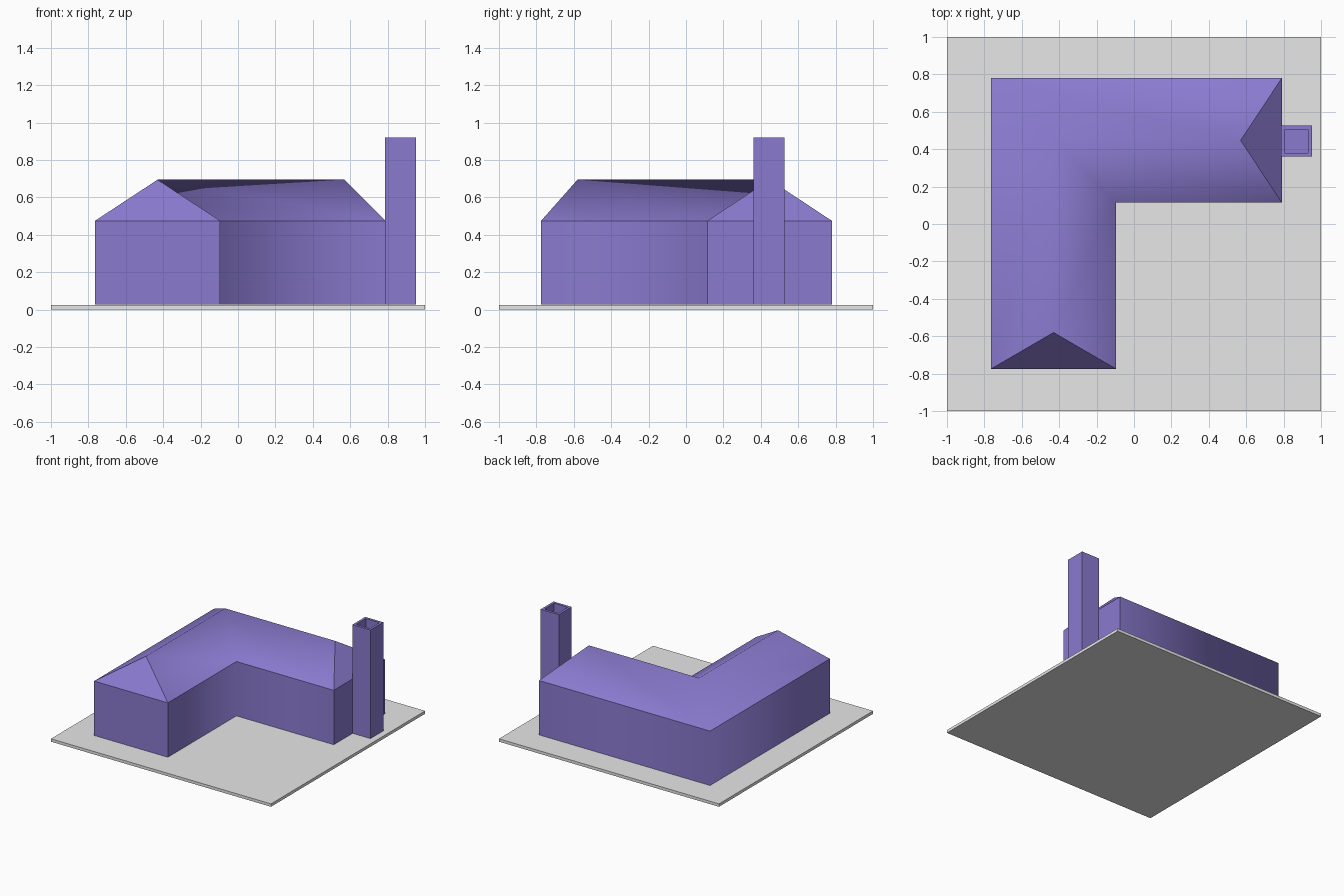
import bpy, bmesh

if "Cube" in bpy.data.objects:
    bpy.data.objects.remove(bpy.data.objects["Cube"])


def material(name, rgb):
    m = bpy.data.materials.new(name)
    m.diffuse_color = (*rgb, 1)
    m.use_nodes = True
    m.node_tree.nodes["Principled BSDF"].inputs["Base Color"].default_value = m.diffuse_color
    return m


PURPLE = material("purple", (0.254, 0.195, 0.624))
GREY = material("light grey", (0.8, 0.8, 0.8))


def finish(bm, name, mat):
    me = bpy.data.meshes.new(name)
    bm.to_mesh(me)
    bm.free()
    me.materials.append(mat)
    ob = bpy.data.objects.new(name, me)
    bpy.context.collection.objects.link(ob)
    return ob


def box(bm, x0, x1, y0, y1, z0, z1):
    res = bmesh.ops.create_cube(bm, size=1)
    for v in res["verts"]:
        v.co = (x0 if v.co.x < 0 else x1, y0 if v.co.y < 0 else y1,
                z0 if v.co.z < 0 else z1)


# Ground plate
bm = bmesh.new()
box(bm, -1, 1, -1, 1, 0, 0.024)
finish(bm, "ground_plate", GREY)

# House: three L-shaped stations (front end, corner, right end)
Z0, EAVE, RIDGE = 0.028, 0.475, 0.695
outer = [(-0.765, -0.775), (-0.765, 0.78), (0.79, 0.78)]
inner = [(-0.095, -0.775), (-0.095, 0.115), (0.79, 0.115)]
ridge = [(-0.43, -0.58), (-0.43, 0.447), (0.57, 0.447)]
bm = bmesh.new()


def row(points, z):
    return [bm.verts.new((x, y, z)) for x, y in points]


# cross-section loops from outer foot over the ridge to inner foot
rows = [row(outer, Z0), row(outer, EAVE), row(ridge, RIDGE),
        row(inner, EAVE), row(inner, Z0)]
for a, b in zip(rows, rows[1:] + rows[:1]):
    for i in (0, 1):
        bm.faces.new((a[i], a[i + 1], b[i + 1], b[i]))
# end walls and hipped roof ends
for i in (0, 2):
    foot_o, eave_o, top, eave_i, foot_i = (r[i] for r in rows)
    bm.faces.new((foot_o, eave_o, eave_i, foot_i))
    bm.faces.new((eave_o, top, eave_i))
bmesh.ops.recalc_face_normals(bm, faces=bm.faces)
# smooth around the L corner and over the ridge, sharp at eaves, feet and ends
for f in bm.faces:
    f.smooth = True
corner = {r[1] for r in rows}
for e in bm.edges:
    is_ridge = all(v in rows[2] for v in e.verts)
    is_bend = all(v in corner for v in e.verts)
    e.smooth = is_ridge or is_bend
finish(bm, "house", PURPLE)

# Chimney with an open flue cut into the top
bm = bmesh.new()
box(bm, 0.787, 0.952, 0.36, 0.527, Z0, 0.92)
bm.normal_update()
top = max(bm.faces, key=lambda f: f.calc_center_median().z)
bmesh.ops.inset_individual(bm, faces=[top], thickness=0.029)
flue = bmesh.ops.extrude_discrete_faces(bm, faces=[top])["faces"][0]
for v in flue.verts:
    v.co.z -= 0.12
finish(bm, "chimney", PURPLE)
